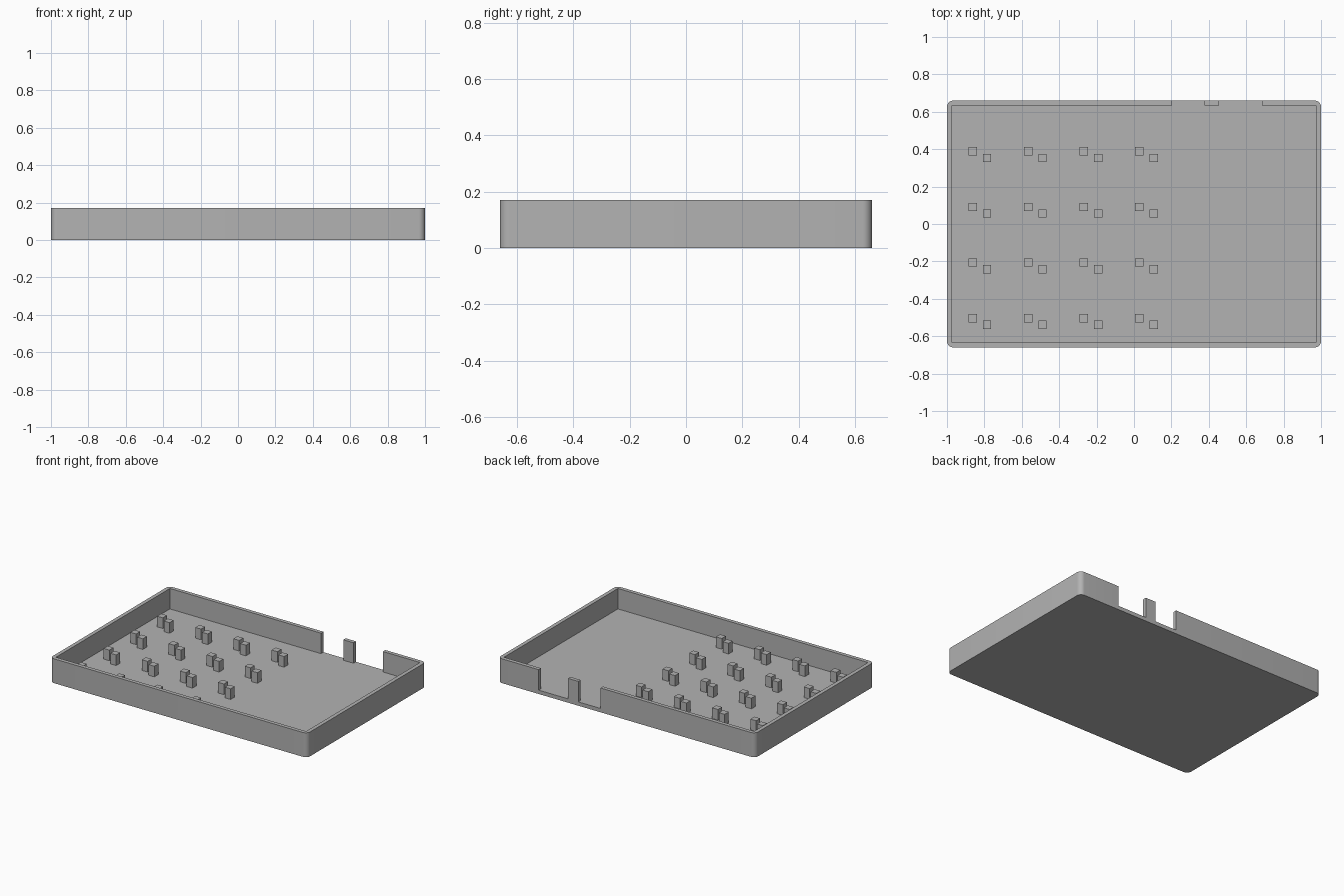
import bpy, bmesh, math

HALF_X, HALF_Y, HEIGHT = 1.0, 0.66, 0.171
WALL, FLOOR, RADIUS = 0.027, 0.027, 0.034
POST, POST_TOP, PITCH = 0.045, 0.102, 0.297
NOTCHES = [(0.203, 0.376), (0.455, 0.684)]

if "Cube" in bpy.data.objects:
    bpy.data.objects.remove(bpy.data.objects["Cube"], do_unlink=True)

grey = bpy.data.materials.new("plain_grey")
grey.use_nodes = True
colour = (0.45, 0.45, 0.45, 1)
grey.diffuse_color = colour
grey.node_tree.nodes["Principled BSDF"].inputs["Base Color"].default_value = colour


def prism(name, outline, low, high):
    """Extrude a flat outline from low to high."""
    bm = bmesh.new()
    base = bm.faces.new([bm.verts.new((x, y, low)) for x, y in outline])
    top = bmesh.ops.extrude_face_region(bm, geom=[base])["geom"]
    verts = [v for v in top if isinstance(v, bmesh.types.BMVert)]
    bmesh.ops.translate(bm, verts=verts, vec=(0, 0, high - low))
    bmesh.ops.recalc_face_normals(bm, faces=bm.faces)
    mesh = bpy.data.meshes.new(name)
    bm.to_mesh(mesh)
    bm.free()
    mesh.materials.append(grey)
    obj = bpy.data.objects.new(name, mesh)
    bpy.context.collection.objects.link(obj)
    return obj


def rounded_rectangle(hx, hy, r, steps=8):
    points = []
    for quarter, (sx, sy) in enumerate([(1, 1), (-1, 1), (-1, -1), (1, -1)]):
        for i in range(steps + 1):
            a = (quarter + i / steps) * math.pi / 2
            points.append((sx * (hx - r) + r * math.cos(a),
                           sy * (hy - r) + r * math.sin(a)))
    return points


# Tray body with rounded outer corners
tray = prism("tray", rounded_rectangle(HALF_X, HALF_Y, RADIUS), 0, HEIGHT)

# Cavity outline, with tabs that cut the openings through the back wall
ix, iy = HALF_X - WALL, HALF_Y - WALL
cavity = [(-ix, iy), (-ix, -iy), (ix, -iy), (ix, iy)]
for start, end in reversed(NOTCHES):
    cavity += [(end, iy), (end, HALF_Y + WALL), (start, HALF_Y + WALL), (start, iy)]
cutter = prism("cavity_cutter", cavity, FLOOR, HEIGHT + WALL)
cutter.hide_render = True

cut = tray.modifiers.new("cavity", "BOOLEAN")
cut.operation = "DIFFERENCE"
cut.solver = "EXACT"
cut.object = cutter
bpy.context.view_layer.objects.active = tray
tray.select_set(True)
bpy.ops.object.modifier_apply(modifier=cut.name)
bpy.data.objects.remove(cutter, do_unlink=True)
bpy.ops.object.shade_smooth_by_angle(angle=math.radians(30))

# Grid of paired square support posts, sunk slightly into the floor
h = POST / 2
for row in range(4):
    for col in range(4):
        for side, (px, py) in (("left", (-0.786, 0.353)), ("right", (-0.863, 0.388))):
            x, y = px + col * PITCH, py - row * PITCH
            square = [(x - h, y - h), (x + h, y - h), (x + h, y + h), (x - h, y + h)]
            prism(f"{side}_post_{row + 1}_{col + 1}", square, FLOOR - 0.005, POST_TOP)
